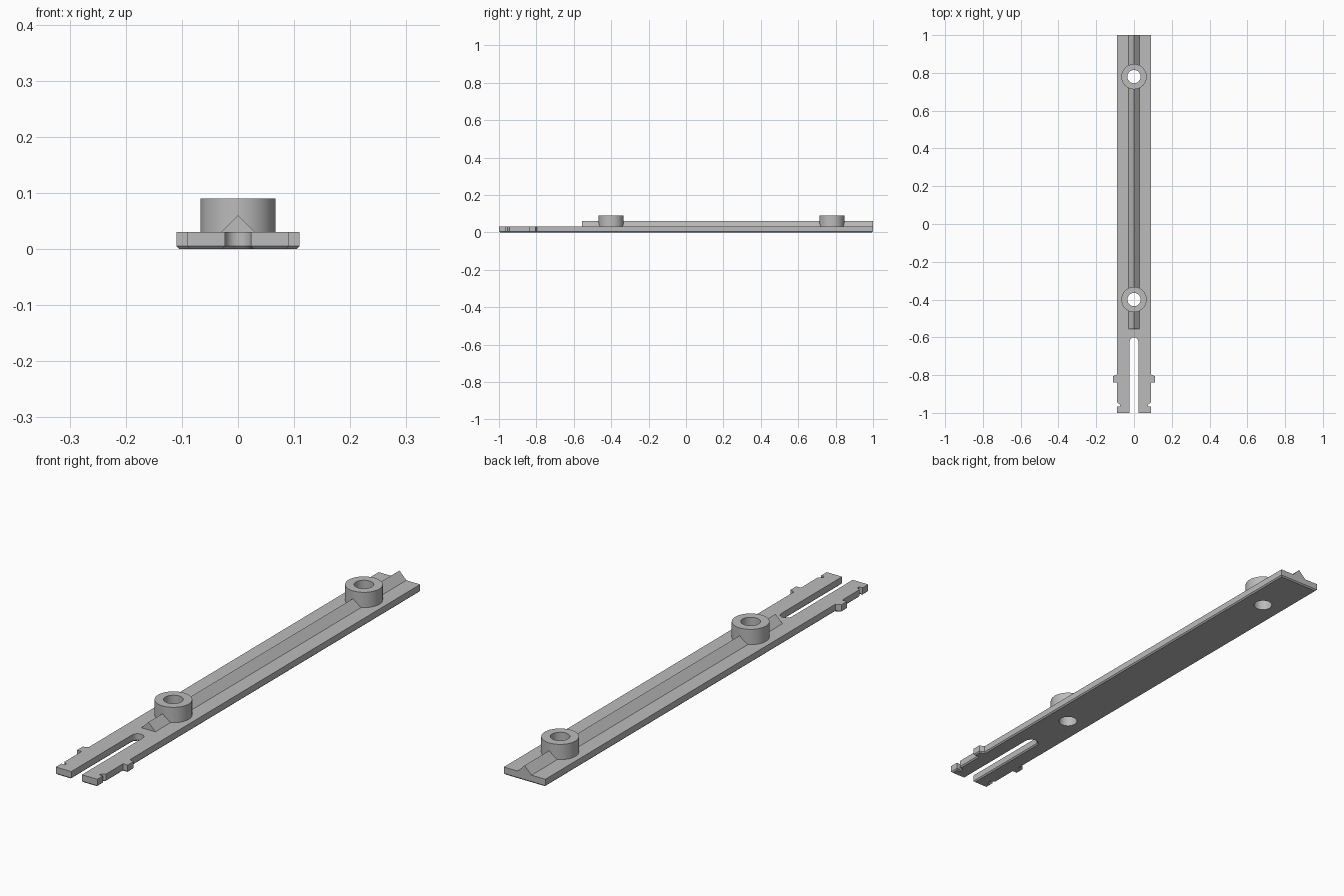
import bpy
import bmesh
from math import sin, cos, pi

cube = bpy.data.objects.get("Cube")
if cube:
    bpy.data.objects.remove(cube, do_unlink=True)

GREY = (0.5, 0.5, 0.5, 1)
mat = bpy.data.materials.new("plain grey")
mat.use_nodes = True
mat.diffuse_color = GREY
mat.node_tree.nodes["Principled BSDF"].inputs["Base Color"].default_value = GREY

THICK = 0.03
CHAMFER = 0.005
HOLE_R = 0.035
BOSS_R = 0.067
BOSS_TOP = 0.09
BOSS_YS = (-0.40, 0.78)


def finish(bm, name):
    bmesh.ops.recalc_face_normals(bm, faces=bm.faces)
    mesh = bpy.data.meshes.new(name)
    bm.to_mesh(mesh)
    bm.free()
    obj = bpy.data.objects.new(name, mesh)
    mesh.materials.append(mat)
    bpy.context.collection.objects.link(obj)
    return obj


def prism(points, offset):
    """Extrude a closed polygon along an offset."""
    bm = bmesh.new()
    face = bm.faces.new([bm.verts.new(p) for p in points])
    grown = bmesh.ops.extrude_face_region(bm, geom=[face])
    top = [v for v in grown["geom"] if isinstance(v, bmesh.types.BMVert)]
    bmesh.ops.translate(bm, verts=top, vec=offset)
    return bm


def activate(obj):
    bpy.ops.object.select_all(action="DESELECT")
    obj.select_set(True)
    bpy.context.view_layer.objects.active = obj


def smooth(obj):
    activate(obj)
    bpy.ops.object.shade_smooth_by_angle(angle=0.6)


def drill(obj, cutters):
    activate(obj)
    for cutter in cutters:
        mod = obj.modifiers.new("hole", "BOOLEAN")
        mod.operation = "DIFFERENCE"
        mod.solver = "EXACT"
        mod.object = cutter
        bpy.ops.object.modifier_apply(modifier=mod.name)
    smooth(obj)


def cylinder(name, radius, y, z0, z1):
    ring = [(radius * cos(a * pi / 24), y + radius * sin(a * pi / 24), z0) for a in range(48)]
    return finish(prism(ring, (0, 0, z1 - z0)), name)


# Plate outline: half profile with tab, notch and rounded slot, then mirrored
SLOT = 0.023
half = [(0.09, 1), (0.09, -0.797), (0.11, -0.805), (0.11, -0.84), (0.09, -0.84),
        (0.09, -0.945), (0.075, -0.955), (0.075, -0.965), (0.09, -0.965),
        (0.09, -1), (SLOT, -1)]
half += [(SLOT * cos(i * pi / 16), -0.6 - SLOT + SLOT * sin(i * pi / 16)) for i in range(8)]
outline = half + [(0, -0.6)] + [(-x, y) for x, y in reversed(half)]
bm = prism([(x, y, 0) for x, y in outline], (0, 0, THICK))

# Chamfer around the underside
rim = [e for e in bm.edges if all(v.co.z < 0.001 for v in e.verts)]
bmesh.ops.bevel(bm, geom=rim, offset=CHAMFER, segments=1, affect="EDGES", clamp_overlap=True)
plate = finish(bm, "base_plate")

# Triangular spine along the top
spine = finish(prism([(-0.03, -0.555, THICK), (0.03, -0.555, THICK), (0, -0.555, 0.06)],
                     (0, 1.555, 0)), "spine_ridge")

# Bosses and the holes through everything
bosses = [cylinder(name, BOSS_R, y, THICK, BOSS_TOP)
          for name, y in zip(("front_boss", "rear_boss"), BOSS_YS)]
cutters = [cylinder("hole_cutter", HOLE_R, y, -0.05, 0.15) for y in BOSS_YS]
drill(plate, cutters)
drill(spine, cutters)
for boss, cutter in zip(bosses, cutters):
    drill(boss, [cutter])
for cutter in cutters:
    bpy.data.objects.remove(cutter, do_unlink=True)
